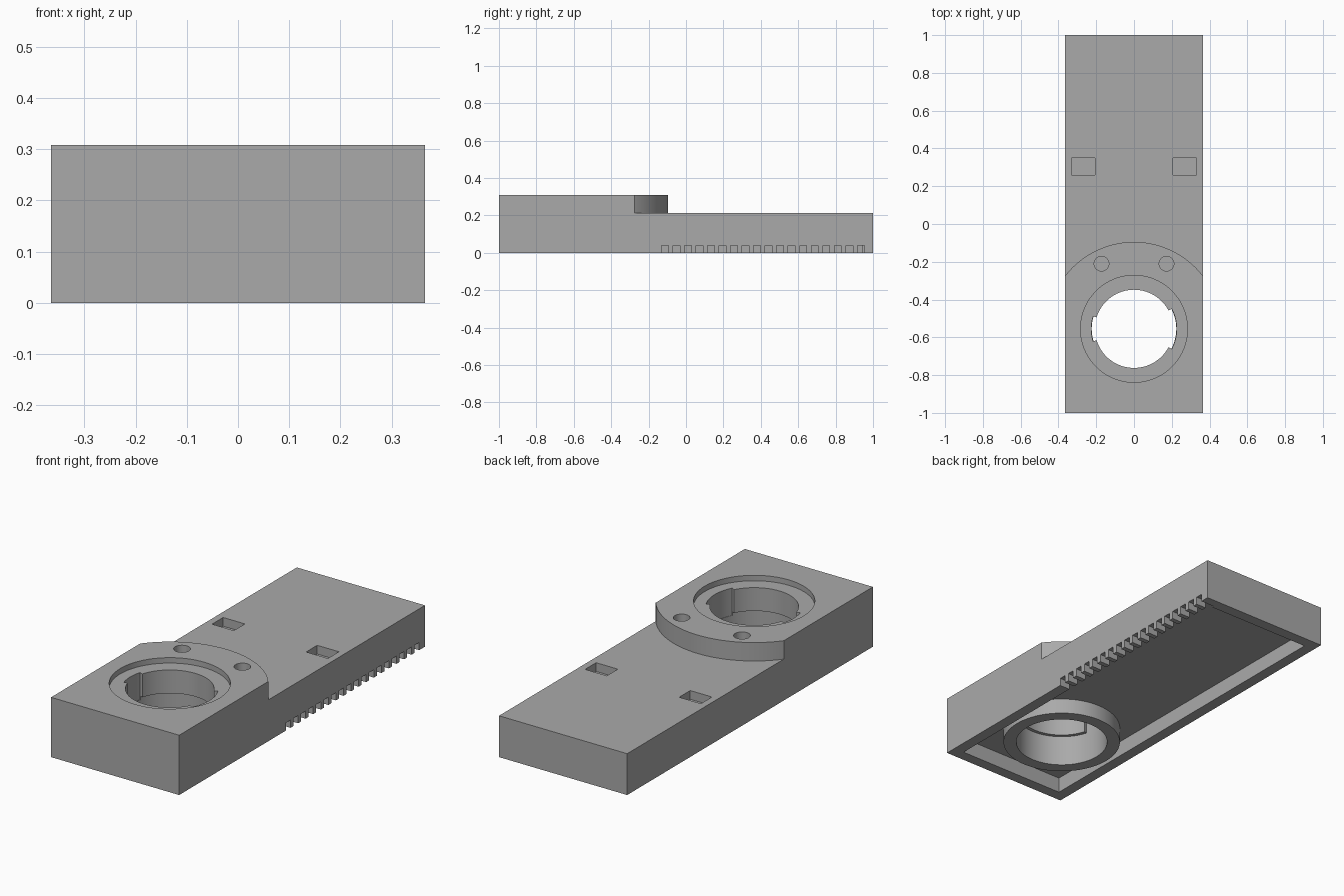
import bpy
import bmesh
from math import sin, cos, radians, asin

old = bpy.data.objects.get("Cube")
if old:
    bpy.data.objects.remove(old, do_unlink=True)

grey = bpy.data.materials.new("plain grey")
grey.use_nodes = True
grey.diffuse_color = (0.4, 0.4, 0.4, 1)
grey.node_tree.nodes["Principled BSDF"].inputs["Base Color"].default_value = (0.4, 0.4, 0.4, 1)

HALF_W, TOP, DECK, CEILING, WALL = 0.365, 0.308, 0.213, 0.08, 0.058
CY = -0.555          # centre of the round socket
LIP_R, BORE_R = 0.207, 0.226
LIP_BOTTOM, RECESS_FLOOR = 0.16, 0.28


def prism(name, outline, z0, z1):
    """Extrude a closed outline between two heights."""
    bm = bmesh.new()
    face = bm.faces.new([bm.verts.new((x, y, z0)) for x, y in outline])
    up = bmesh.ops.extrude_face_region(bm, geom=[face])
    verts = [v for v in up["geom"] if isinstance(v, bmesh.types.BMVert)]
    bmesh.ops.translate(bm, verts=verts, vec=(0, 0, z1 - z0))
    bmesh.ops.recalc_face_normals(bm, faces=bm.faces)
    mesh = bpy.data.meshes.new(name)
    bm.to_mesh(mesh)
    bm.free()
    mesh.materials.append(grey)
    obj = bpy.data.objects.new(name, mesh)
    bpy.context.collection.objects.link(obj)
    return obj


def rect(x0, x1, y0, y1):
    return [(x0, y0), (x1, y0), (x1, y1), (x0, y1)]


def arc(cx, cy, r, a0, a1, n):
    return [(cx + r * cos(radians(a0 + (a1 - a0) * i / n)),
             cy + r * sin(radians(a0 + (a1 - a0) * i / n))) for i in range(n + 1)]


def circle(cx, cy, r, n=96):
    return arc(cx, cy, r, 0, 360, n)[:-1]


def combine(target, tool, operation="DIFFERENCE"):
    """Apply a boolean and discard the tool."""
    mod = target.modifiers.new("shape", "BOOLEAN")
    mod.operation, mod.solver, mod.object = operation, "EXACT", tool
    bpy.context.view_layer.objects.active = target
    bpy.ops.object.modifier_apply(modifier=mod.name)
    bpy.data.objects.remove(tool, do_unlink=True)


# Main block, lowered behind the curved edge of the raised platform
body = prism("housing", rect(-HALF_W, HALF_W, -1, 1), 0, TOP)
edge = arc(0, CY, 0.46, 30, 150, 64)
combine(body, prism("rear_step", edge + [(-0.6, edge[-1][1]), (-0.6, 1.2), (0.6, 1.2),
                                         (0.6, edge[0][1])], DECK, 0.5))

# Hollow underside with a round collar
inner = HALF_W - WALL
combine(body, prism("cavity", rect(-inner, inner, WALL - 1, 1 - WALL), -0.1, CEILING))
combine(body, prism("collar", circle(0, CY, 0.287), 0, 0.12), "UNION")

# Socket: wide lower bore, narrow lip, shallow recess on top
combine(body, prism("lower_bore", circle(0, CY, BORE_R - 0.002), -0.1, LIP_BOTTOM))
combine(body, prism("lip_bore", circle(0, CY, LIP_R), 0.1, 0.5))
combine(body, prism("top_recess", circle(0, CY, 0.283), RECESS_FLOOR, 0.5))

# Two key slots of different width through the lip
for middle, half in ((0, 28), (180, 17)):
    wedge = arc(0, CY, BORE_R, middle - half, middle + half, 16)
    wedge += arc(0, CY, 0.15, middle + half, middle - half, 16)
    combine(body, prism("key_slot", wedge, 0.14, 0.5))

# Pin holes and rectangular pockets, mirrored
for side in (-1, 1):
    combine(body, prism("pin_hole", circle(side * 0.172, -0.21, 0.039, 40), 0.2, 0.5))
    x = side * 0.268
    combine(body, prism("pocket", rect(x - 0.062, x + 0.062, 0.26, 0.35), DECK - 0.045, 0.5))

# Row of vent notches through the left wall
for i in range(18):
    y = -0.131 + i * 0.0616
    combine(body, prism("notch", rect(inner - 0.02, 0.5, y, y + 0.037), -0.1, 0.04))

bpy.ops.object.select_all(action="DESELECT")
body.select_set(True)
bpy.context.view_layer.objects.active = body
bpy.ops.object.shade_smooth_by_angle(angle=radians(30))
